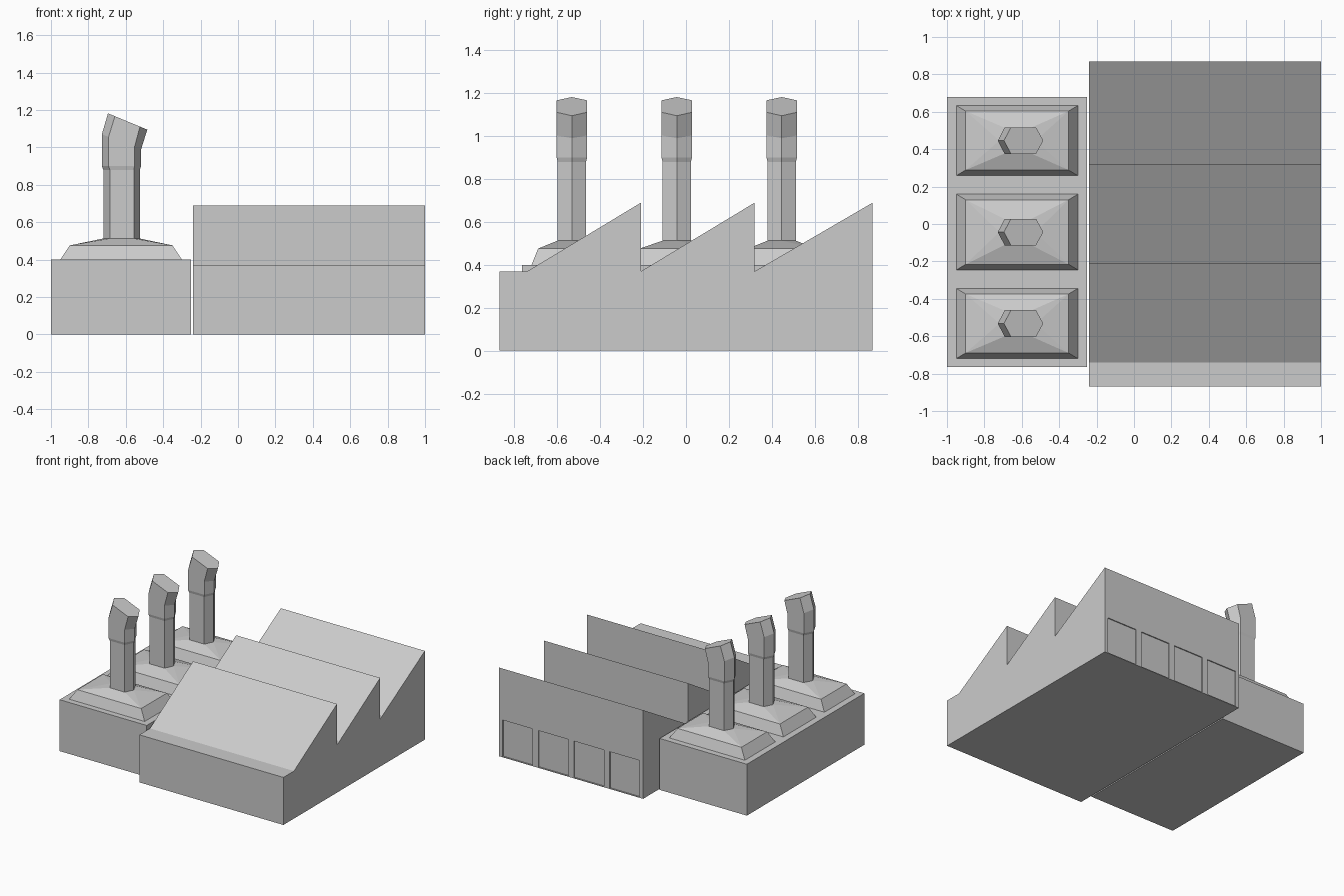
import bpy, bmesh

if "Cube" in bpy.data.objects:
    bpy.data.objects.remove(bpy.data.objects["Cube"])


def add_object(name, bm):
    bmesh.ops.recalc_face_normals(bm, faces=bm.faces)
    mesh = bpy.data.meshes.new(name)
    bm.to_mesh(mesh)
    bm.free()
    obj = bpy.data.objects.new(name, mesh)
    bpy.context.collection.objects.link(obj)
    return obj


def loft(bm, rings):
    """Join closed rings of points with side faces and cap both ends."""
    loops = [[bm.verts.new(p) for p in ring] for ring in rings]
    n = len(loops[0])
    for a, b in zip(loops, loops[1:]):
        for i in range(n):
            j = (i + 1) % n
            bm.faces.new((a[i], a[j], b[j], b[i]))
    bm.faces.new(loops[0][::-1])
    bm.faces.new(loops[-1])


def rect(x0, x1, y0, y1, z):
    return [(x0, y0, z), (x1, y0, z), (x1, y1, z), (x0, y1, z)]


def box(bm, x0, x1, y0, y1, z0, z1):
    loft(bm, [rect(x0, x1, y0, y1, z0), rect(x0, x1, y0, y1, z1)])


def hexagon(xs, cy, r, z_left, z_right):
    """Flue section through four x stations, sloping from left to right."""
    def z(x):
        return z_left + (z_right - z_left) * (x - xs[0]) / (xs[3] - xs[0])
    pts = [(xs[0], 0), (xs[1], -r), (xs[2], -r), (xs[3], 0), (xs[2], r), (xs[1], r)]
    return [(x, cy + y, z(x)) for x, y in pts]


# Factory hall with sawtooth roof
profile = [(-0.87, 0), (-0.87, 0.37), (-0.74, 0.37), (-0.21, 0.69), (-0.21, 0.37),
           (0.32, 0.69), (0.32, 0.37), (0.87, 0.69), (0.87, 0)]
bm = bmesh.new()
loft(bm, [[(x, y, z) for y, z in profile] for x in (-0.24, 1.0)])
hall = add_object("factory_hall", bm)

# Shallow loading doors in the back wall
bm = bmesh.new()
for i in range(4):
    x = -0.21 + i * 0.307
    box(bm, x, x + 0.258, 0.862, 0.92, 0.006, 0.29)
cutter = add_object("door_cutter", bm)
cutter.hide_render = True
cutter.display_type = 'WIRE'
cut = hall.modifiers.new("doors", 'BOOLEAN')
cut.operation = 'DIFFERENCE'
cut.solver = 'EXACT'
cut.object = cutter

# Low annex beside the hall
bm = bmesh.new()
box(bm, -1.0, -0.25, -0.765, 0.68, 0, 0.4)
add_object("annex", bm)

# Hoods and bent chimneys
base_xs = (-0.72, -0.685, -0.557, -0.525)
wide_xs = (-0.728, -0.692, -0.553, -0.518)
top_xs = (-0.695, -0.658, -0.524, -0.485)
for i, (cy, half) in enumerate([(-0.532, 0.1875), (-0.043, 0.2025), (0.446, 0.1875)]):
    bm = bmesh.new()
    points = rect(-0.95, -0.30, cy - half, cy + half, 0.4)
    points += rect(-0.90, -0.35, cy - half + 0.03, cy + half - 0.03, 0.476)
    points += hexagon(base_xs, cy, 0.066, 0.513, 0.513)
    bmesh.ops.convex_hull(bm, input=[bm.verts.new(p) for p in points])
    add_object(f"chimney_hood_{i + 1}", bm)

    bm = bmesh.new()
    loft(bm, [hexagon(base_xs, cy, 0.066, 0.505, 0.505),
              hexagon(base_xs, cy, 0.066, 0.88, 0.88),
              hexagon(wide_xs, cy, 0.071, 0.90, 0.90),
              hexagon(wide_xs, cy, 0.071, 1.07, 0.99),
              hexagon(top_xs, cy, 0.071, 1.182, 1.095)])
    add_object(f"chimney_{i + 1}", bm)
